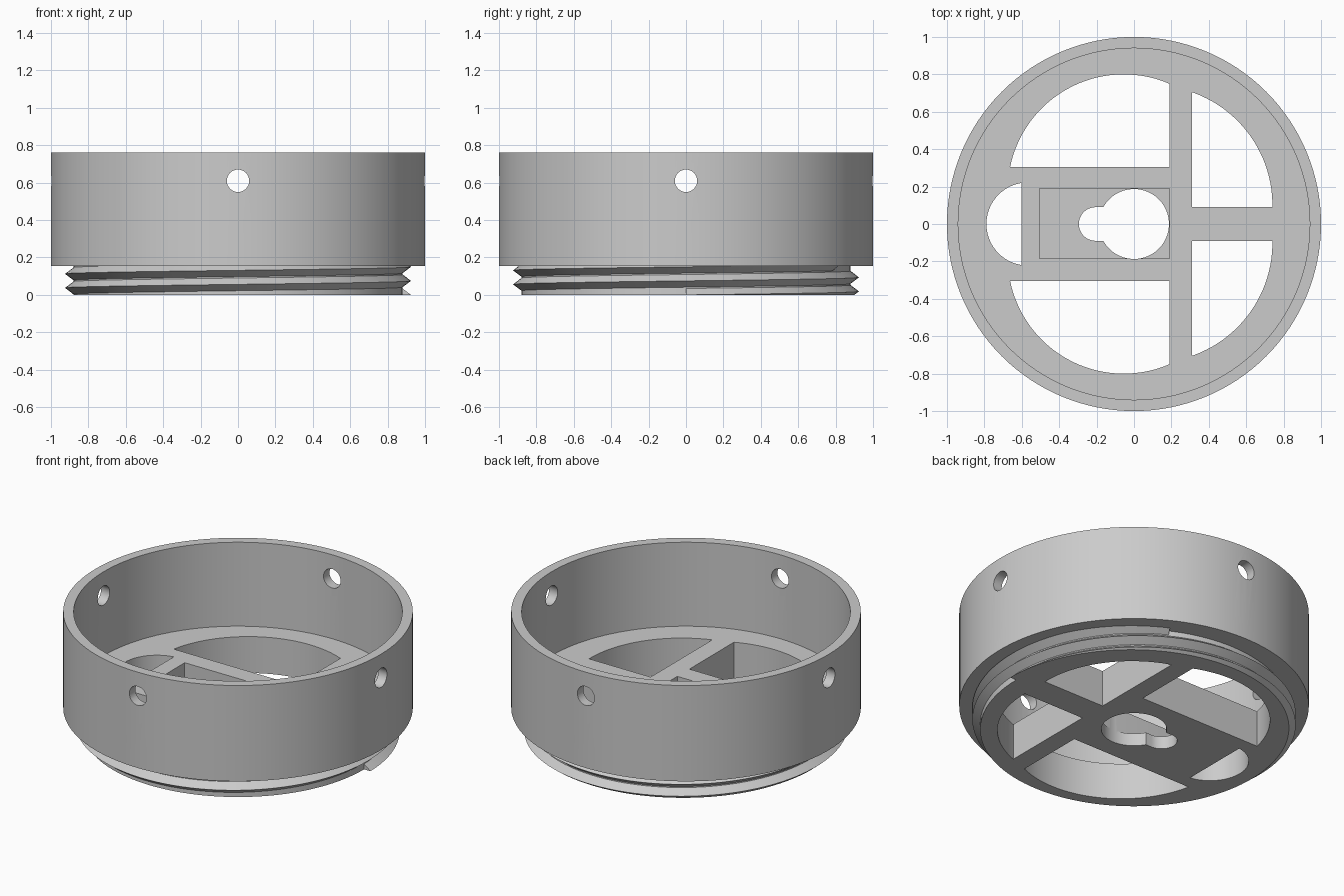
import bpy, bmesh
from math import sin, cos, pi, sqrt, atan2, radians

if "Cube" in bpy.data.objects:
    bpy.data.objects.remove(bpy.data.objects["Cube"], do_unlink=True)

grey = bpy.data.materials.new("plain grey")
grey.use_nodes = True
grey.diffuse_color = (0.6, 0.6, 0.6, 1)
grey.node_tree.nodes["Principled BSDF"].inputs["Base Color"].default_value = (0.6, 0.6, 0.6, 1)

SEGMENTS = 128
FLOOR_TOP = 0.23
STEP = 0.155


def make_object(name, bm):
    bmesh.ops.recalc_face_normals(bm, faces=bm.faces)
    mesh = bpy.data.meshes.new(name)
    bm.to_mesh(mesh)
    bm.free()
    mesh.materials.append(grey)
    obj = bpy.data.objects.new(name, mesh)
    bpy.context.collection.objects.link(obj)
    return obj


def skin(name, rings):
    """Join closed rings of points into a solid with capped ends."""
    bm = bmesh.new()
    loops = [[bm.verts.new(p) for p in ring] for ring in rings]
    n = len(loops[0])
    for a, b in zip(loops, loops[1:]):
        for i in range(n):
            j = (i + 1) % n
            bm.faces.new((a[i], a[j], b[j], b[i]))
    bm.faces.new(loops[0])
    bm.faces.new(loops[-1])
    return make_object(name, bm)


def circle(r, z):
    return [(r * cos(2 * pi * i / SEGMENTS), r * sin(2 * pi * i / SEGMENTS), z)
            for i in range(SEGMENTS)]


def prism(name, outline, z0=-0.1, z1=0.4):
    return skin(name, [[(x, y, z) for x, y in outline] for z in (z0, z1)])


def arc(cx, cy, r, a0, a1, n=40):
    return [(cx + r * cos(a0 + (a1 - a0) * i / n), cy + r * sin(a0 + (a1 - a0) * i / n))
            for i in range(n + 1)]


def arc_window(name, cx, cy, r, corner, end_a, end_b, side):
    """Arc between two points plus one square corner, flipped by side."""
    a0 = atan2(end_a[1] - cy, end_a[0] - cx)
    a1 = atan2(end_b[1] - cy, end_b[0] - cx)
    pts = [corner] + arc(cx, cy, r, a0, a1)
    return prism(name, [(x, y * side) for x, y in pts])


# Stepped cup: threaded neck, outer wall and thick floor
profile = [(0.88, 0), (0.88, STEP), (1, STEP), (1, 0.76), (0.94, 0.76), (0.94, FLOOR_TOP)]
body = skin("cup_body", [circle(r, z) for r, z in profile])

# Cutters for the floor windows, which leave the crossed bars
cutters = []
for side in (1, -1):
    r = 0.62
    cx, cy = -0.055, 0.18
    top = (0.19, cy + sqrt(r * r - (0.19 - cx) ** 2))
    end = (cx - sqrt(r * r - (0.305 - cy) ** 2), 0.305)
    cutters.append(arc_window("wide_window", cx, cy, r, (0.19, 0.305), top, end, side))
    r = 0.64
    cx, cy = 0.10, 0.10
    top = (0.31, cy + sqrt(r * r - (0.31 - cx) ** 2))
    cutters.append(arc_window("narrow_window", cx, cy, r, (0.31, 0.09), (cx + r, 0.09), top, side))

# D-shaped opening
half = atan2(0.22, -0.035)
cutters.append(prism("d_opening", arc(-0.567, 0, 0.222, half, 2 * pi - half)))

# Rectangular pocket and the keyhole in its bottom
pocket = [(-0.505, -0.185), (0.19, -0.185), (0.19, 0.19), (-0.505, 0.19)]
cutters.append(prism("pocket", pocket, 0.08))
ring_r, slot_r = 0.187, 0.09
meet = pi - atan2(slot_r, sqrt(ring_r ** 2 - slot_r ** 2))
keyhole = arc(0, 0, ring_r, -meet, meet, 64) + arc(-0.205, 0, slot_r, pi / 2, 1.5 * pi, 24)
cutters.append(prism("keyhole", keyhole))

# Four round holes through the wall
for k in range(4):
    t = k * pi / 2
    rings = []
    for d in (0.85, 1.1):
        rings.append([(d * cos(t) - u * sin(t), d * sin(t) + u * cos(t), 0.61 + v)
                      for u, v in arc(0, 0, 0.06, 0, 2 * pi * 31 / 32, 31)])
    cutters.append(skin("wall_hole", rings))

for c in cutters:
    c.hide_render = True
    mod = body.modifiers.new(c.name, "BOOLEAN")
    mod.operation = "DIFFERENCE"
    mod.solver = "EXACT"
    mod.object = c

# Bake the cuts and drop the cutters
bpy.context.view_layer.update()
baked = bpy.data.meshes.new_from_object(
    body.evaluated_get(bpy.context.evaluated_depsgraph_get()))
body.modifiers.clear()
body.data = baked
for c in cutters:
    bpy.data.objects.remove(c, do_unlink=True)

# Screw thread: triangular ridge climbing the neck, trimmed at both ends
PITCH, HALF, ROOT, CREST = 0.075, 0.034, 0.88, 0.925
end_angle = 4 * pi + radians(63)
steps = 280
sections = []
for i in range(steps + 1):
    t = end_angle * i / steps
    zc = PITCH * t / (2 * pi)
    section = []
    for z in (zc - HALF, zc, zc + HALF):
        z = min(max(z, 0), STEP + 0.002)
        section.append((ROOT + (CREST - ROOT) * (1 - abs(z - zc) / HALF), z))
    section = [(0.865, section[0][1])] + section + [(0.865, section[2][1])]
    sections.append([(r * cos(t), r * sin(t), z) for r, z in section])
thread = skin("screw_thread", sections)

# Smooth round walls, keep hard edges
for obj in (body, thread):
    bpy.ops.object.select_all(action="DESELECT")
    obj.select_set(True)
    bpy.context.view_layer.objects.active = obj
    bpy.ops.object.shade_smooth_by_angle(angle=radians(25))
